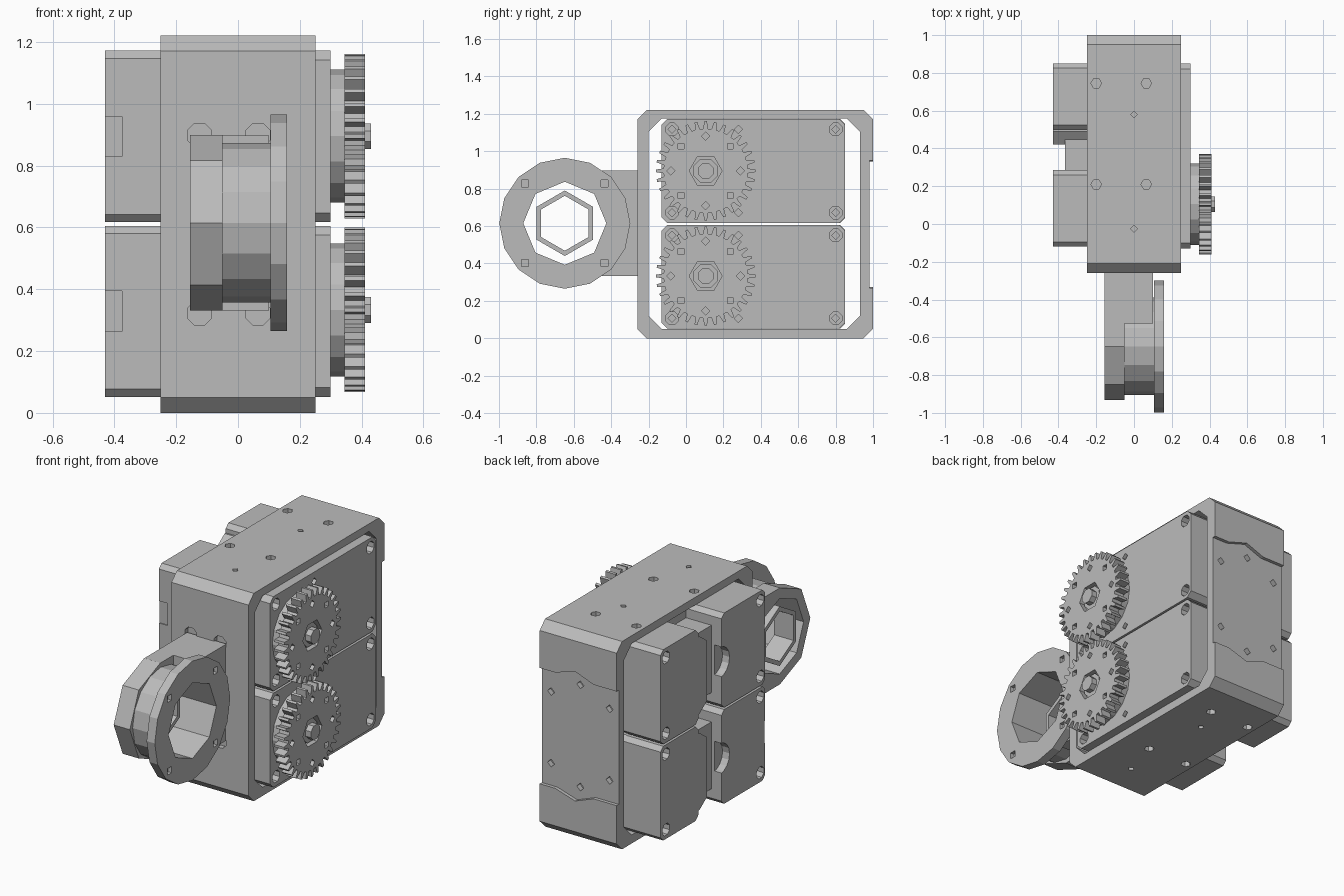
import bpy, bmesh
from math import sin, cos, pi

cube = bpy.data.objects.get("Cube")
if cube:
    bpy.data.objects.remove(cube, do_unlink=True)

grey = bpy.data.materials.new("plain_grey")
grey.use_nodes = True
COLOUR = (0.5, 0.5, 0.5, 1)
grey.diffuse_color = COLOUR
grey.node_tree.nodes["Principled BSDF"].inputs["Base Color"].default_value = COLOUR


def ngon(u, v, r, n, phase=0.0):
    return [(u + r * cos(phase + 2 * pi * i / n), v + r * sin(phase + 2 * pi * i / n)) for i in range(n)]


def rect(u0, u1, v0, v1, c=0.0):
    """Rectangle with optional chamfered corners."""
    if not c:
        return [(u0, v0), (u1, v0), (u1, v1), (u0, v1)]
    return [(u0 + c, v0), (u1 - c, v0), (u1, v0 + c), (u1, v1 - c),
            (u1 - c, v1), (u0 + c, v1), (u0, v1 - c), (u0, v0 + c)]


def prism(name, profile, lo, hi, axis="x"):
    """Extrude a profile along an axis; the profile uses the other two axes in order."""
    place = {"x": lambda u, v, w: (w, u, v), "y": lambda u, v, w: (u, w, v), "z": lambda u, v, w: (u, v, w)}[axis]
    bm = bmesh.new()
    ends = [[bm.verts.new(place(u, v, w)) for u, v in profile] for w in (lo, hi)]
    n = len(profile)
    for i in range(n):
        j = (i + 1) % n
        bm.faces.new((ends[0][i], ends[0][j], ends[1][j], ends[1][i]))
    for end in ends:
        bm.faces.new(end)
    bmesh.ops.recalc_face_normals(bm, faces=bm.faces[:])
    mesh = bpy.data.meshes.new(name)
    bm.to_mesh(mesh)
    bm.free()
    mesh.materials.append(grey)
    obj = bpy.data.objects.new(name, mesh)
    bpy.context.scene.collection.objects.link(obj)
    return obj


def boolean(obj, others, operation="DIFFERENCE"):
    """Apply each boolean in turn and discard the helper."""
    for other in others:
        other.hide_render = True
        mod = obj.modifiers.new("bool", "BOOLEAN")
        mod.operation, mod.solver, mod.object = operation, "EXACT", other
        bpy.context.view_layer.update()
        mesh = bpy.data.meshes.new_from_object(obj.evaluated_get(bpy.context.evaluated_depsgraph_get()))
        obj.modifiers.clear()
        obj.data = mesh
        bpy.data.objects.remove(other, do_unlink=True)


# Frame: a chamfered loop open along x
MID = 0.61
frame = prism("frame", rect(-0.26, 1, 0, 1.22, 0.05), -0.25, 0.25)
boolean(frame, [prism("opening", rect(-0.2, 0.93, 0.05, 1.175, 0.07), -0.4, 0.4)])

# Shallow recess in the back wall, with kinked upper and lower ends
edge = [(0.3, 0.34), (0.15, 0.34), (0.02, 0.38), (-0.1, 0.335), (-0.3, 0.335)]
recess = [(x, MID + h) for x, h in edge] + [(x, MID - h) for x, h in reversed(edge)]
cutters = [prism("back_recess", recess, 0.98, 1.1, "y")]
# Mounting holes in the top, bottom, back and front walls
for lo, hi in ((-0.1, 0.03), (1.19, 1.3)):
    for y in (0.21, 0.745):
        for x in (-0.2, 0.065):
            cutters.append(prism("hole", ngon(x, y, 0.028, 6), lo, hi, "z"))
    for y in (-0.025, 0.58):
        cutters.append(prism("hole", ngon(0, y, 0.018, 4), lo, hi, "z"))
for s in (-1, 1):
    cutters += [prism("hole", ngon(x, MID + s * h, 0.023, 4), 0.95, 1.1, "y")
                for x, h in ((-0.19, 0.21), (0.19, 0.21), (0, 0.3))]
    cutters += [prism("hole", ngon(x, MID + s * 0.288, 0.042, 8, pi / 8), -0.3, -0.23, "y")
                for x in (-0.125, 0.065)]
boolean(frame, cutters)


def servo(label, z0, z1):
    """Motor case with two lobes on the far side and corner screws."""
    mid = (z0 + z1) / 2
    case = prism(label + "_case", rect(-0.13, 0.85, z0, z1, 0.03), -0.2, 0.3)
    lobes = [prism("front_lobe", rect(-0.12, 0.285, z0, z1, 0.025), -0.43, -0.19),
             prism("back_lobe", rect(0.5, 0.85, z0, z1, 0.025), -0.43, -0.19),
             prism("bridge", rect(0.27, 0.51, z0 + 0.08, z1 - 0.08), -0.365, -0.19),
             prism("tab", [(0.49, z0 + 0.05), (0.42, z0 + 0.1), (0.42, z1 - 0.1), (0.49, z1 - 0.05),
                           (0.51, z1 - 0.05), (0.51, z0 + 0.05)], -0.43, -0.19)]
    boolean(case, lobes, "UNION")
    cuts = [prism("cable_slot", ngon(0.3, mid, 0.09, 16), -0.5, -0.385),
            prism("front_slot", rect(-0.5, -0.375, mid - 0.065, mid + 0.065), -0.2, -0.114, "y")]
    for y in (-0.075, 0.8):
        for z in (z0 + 0.055, z1 - 0.055):
            cuts.append(prism("screw_well", ngon(y, z, 0.036, 8, pi / 8), 0.25, 0.4))
            cuts.append(prism("screw_well", ngon(y, z, 0.036, 8, pi / 8), -0.5, -0.38))
            screw = prism(label + "_screw", ngon(y, z, 0.024, 4), 0.24, 0.262)
            screw.name = label + "_screw"
    for z in (z0 + 0.055, z1 - 0.055):
        cuts.append(prism("pin_hole", ngon(0.28, z, 0.022, 4), 0.28, 0.4))
    boolean(case, cuts)


def gear(label, y, z):
    """Spur gear on a round boss with a hexagonal pocket and central hub."""
    teeth, outline = 32, []
    for i in range(teeth):
        for step, r in ((-0.3, 0.225), (-0.13, 0.266), (0.13, 0.266), (0.3, 0.225)):
            a = 2 * pi * (i + step) / teeth
            outline.append((y + r * cos(a), z + r * sin(a)))
    wheel = prism(label + "_gear", outline, 0.345, 0.41)
    cuts = [prism("pocket", ngon(y, z, 0.088, 6), 0.375, 0.5)]
    for i in range(8):
        a = i * pi / 4
        cuts.append(prism("hole", ngon(y + 0.186 * cos(a), z + 0.186 * sin(a), 0.022, 4, a), 0.37, 0.5))
    boolean(wheel, cuts)
    prism(label + "_boss", ngon(y, z, 0.215, 16), 0.29, 0.346)
    hub = prism(label + "_hub", ngon(y, z, 0.07, 8, pi / 8), 0.37, 0.395)
    boolean(hub, [prism("tip", ngon(y, z, 0.045, 8, pi / 8), 0.37, 0.43)], "UNION")


for label, z0, z1, axle in (("lower", 0.052, 0.605, 0.333), ("upper", 0.617, 1.172, 0.895)):
    servo(label, z0, z1)
    gear(label, 0.105, axle)

# Arm: straight bracket ending in an octagonal drum, slimmer beside the flange
CY, CZ = -0.648, 0.615
arm = prism("arm", rect(CY, -0.25, CZ - 0.283, CZ + 0.283), -0.155, 0.1)
boolean(arm, [prism("slim_side", rect(-1.1, CY + 0.12, 0, 1.3), -0.05, 0.3)])
boolean(arm, [prism("drum", ngon(CY, CZ, 0.284, 8), -0.155, -0.05),
              prism("neck", ngon(CY, CZ, 0.258, 16), -0.06, 0.11)], "UNION")
boolean(arm, [prism("bore", ngon(CY, CZ, 0.222, 8), -0.3, 0.3)])

# Round flange with an octagonal opening and four bolt holes
flange = prism("flange", ngon(CY, CZ, 0.35, 16), 0.105, 0.158)
for e in (0.222,):
    boolean(flange, [prism("bore", ngon(CY, CZ, e, 8), 0, 0.3)])
boolean(flange, [prism("bolt_hole", ngon(CY + a, CZ + b, 0.026, 4, pi / 4), 0.135, 0.3)
                 for a in (-0.213, 0.213) for b in (-0.213, 0.213)])

# Hexagonal sleeve inside the drum
sleeve = prism("hex_sleeve", ngon(CY, CZ, 0.175, 6, pi / 2), -0.155, -0.03)
boolean(sleeve, [prism("hex_bore", ngon(CY, CZ, 0.147, 6, pi / 2), -0.3, 0.3)])
